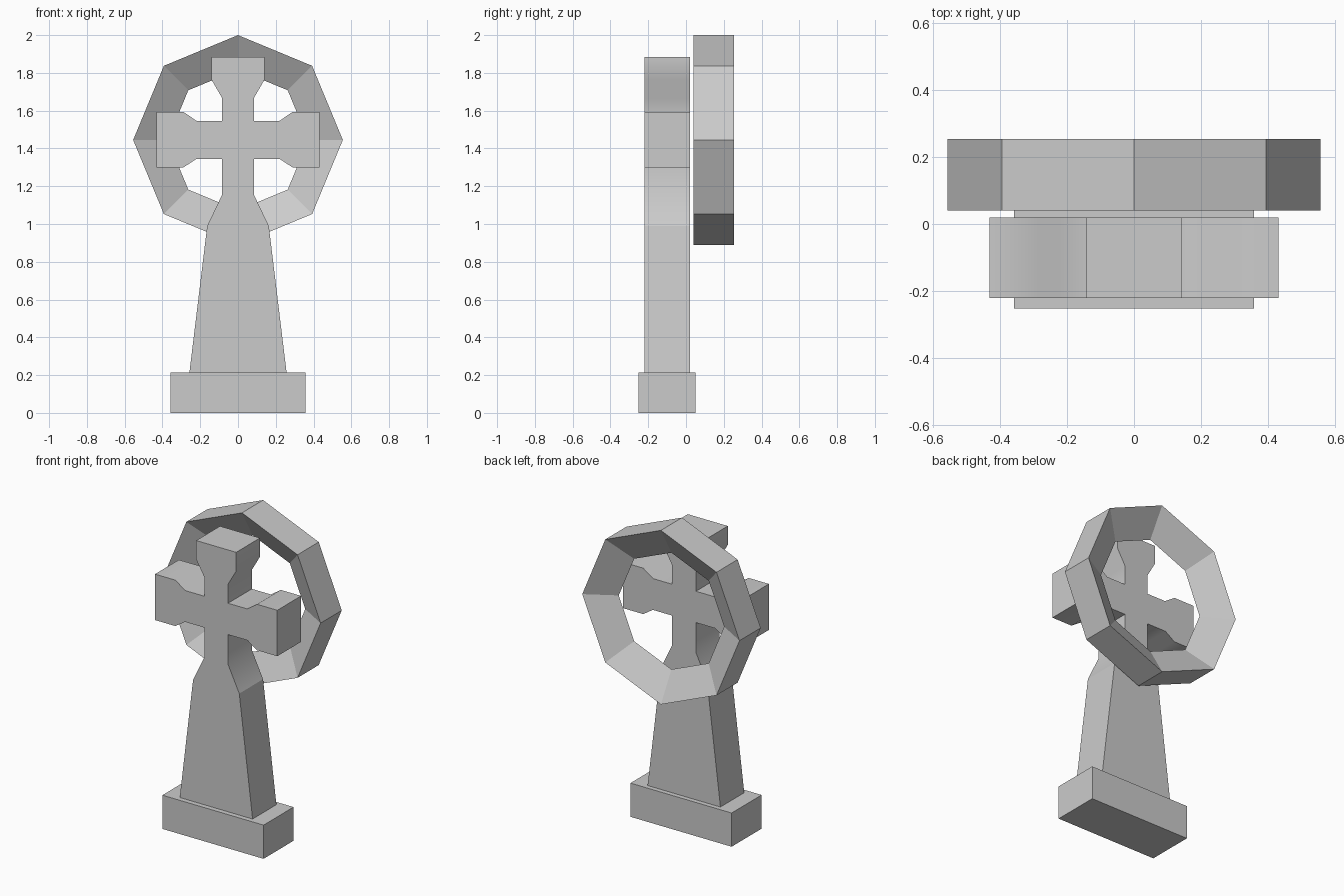
import bpy, bmesh
from math import cos, sin, pi, radians

if "Cube" in bpy.data.objects:
    bpy.data.objects.remove(bpy.data.objects["Cube"])


def finish(name, bm):
    bmesh.ops.recalc_face_normals(bm, faces=bm.faces)
    mesh = bpy.data.meshes.new(name)
    bm.to_mesh(mesh)
    bm.free()
    ob = bpy.data.objects.new(name, mesh)
    bpy.context.collection.objects.link(ob)
    return ob


def prism(name, outline, y0, y1):
    """Extrude an x-z outline from y0 to y1."""
    bm = bmesh.new()
    face = bm.faces.new([bm.verts.new((x, y0, z)) for x, z in outline])
    ext = bmesh.ops.extrude_face_region(bm, geom=[face])
    verts = [v for v in ext['geom'] if isinstance(v, bmesh.types.BMVert)]
    bmesh.ops.translate(bm, verts=verts, vec=(0, y1 - y0, 0))
    return finish(name, bm)


def octagon_ring(name, zc, section):
    """Sweep a (radius, y) section round eight corners, points up and sideways."""
    bm = bmesh.new()
    loops = []
    for i in range(8):
        a = i * pi / 4
        loops.append([bm.verts.new((r * cos(a), y, zc + r * sin(a))) for r, y in section])
    n = len(section)
    for i in range(8):
        a, b = loops[i], loops[(i + 1) % 8]
        for j in range(n):
            k = (j + 1) % n
            bm.faces.new((a[j], a[k], b[k], b[j]))
    return finish(name, bm)


# Plinth
prism("plinth", [(-.357, 0), (.357, 0), (.357, .215), (-.357, .215)], -.252, .05)

# Cross with tapered shaft and flared arms: right half, mirrored
half = [(.257, .215), (.163, .99), (.084, 1.155), (.084, 1.345), (.22, 1.345),
        (.288, 1.3), (.431, 1.3), (.431, 1.593), (.288, 1.593), (.218, 1.545),
        (.084, 1.545), (.084, 1.667), (.141, 1.765), (.141, 1.885)]
cross = prism("cross", half + [(-x, z) for x, z in reversed(half)], -.22, .02)
bpy.context.view_layer.objects.active = cross
cross.select_set(True)
bpy.ops.object.shade_smooth_by_angle(angle=radians(40))

# Crisp crease where the shaft starts to narrow into the neck
for e in cross.data.edges:
    if all(abs(cross.data.vertices[v].co.z - .99) < .001 for v in e.vertices):
        e.use_edge_sharp = True

# Ring behind the cross: triangular section with its ridge facing inwards
octagon_ring("ring", 1.445, [(.555, .04), (.555, .253), (.372, .1465)])
